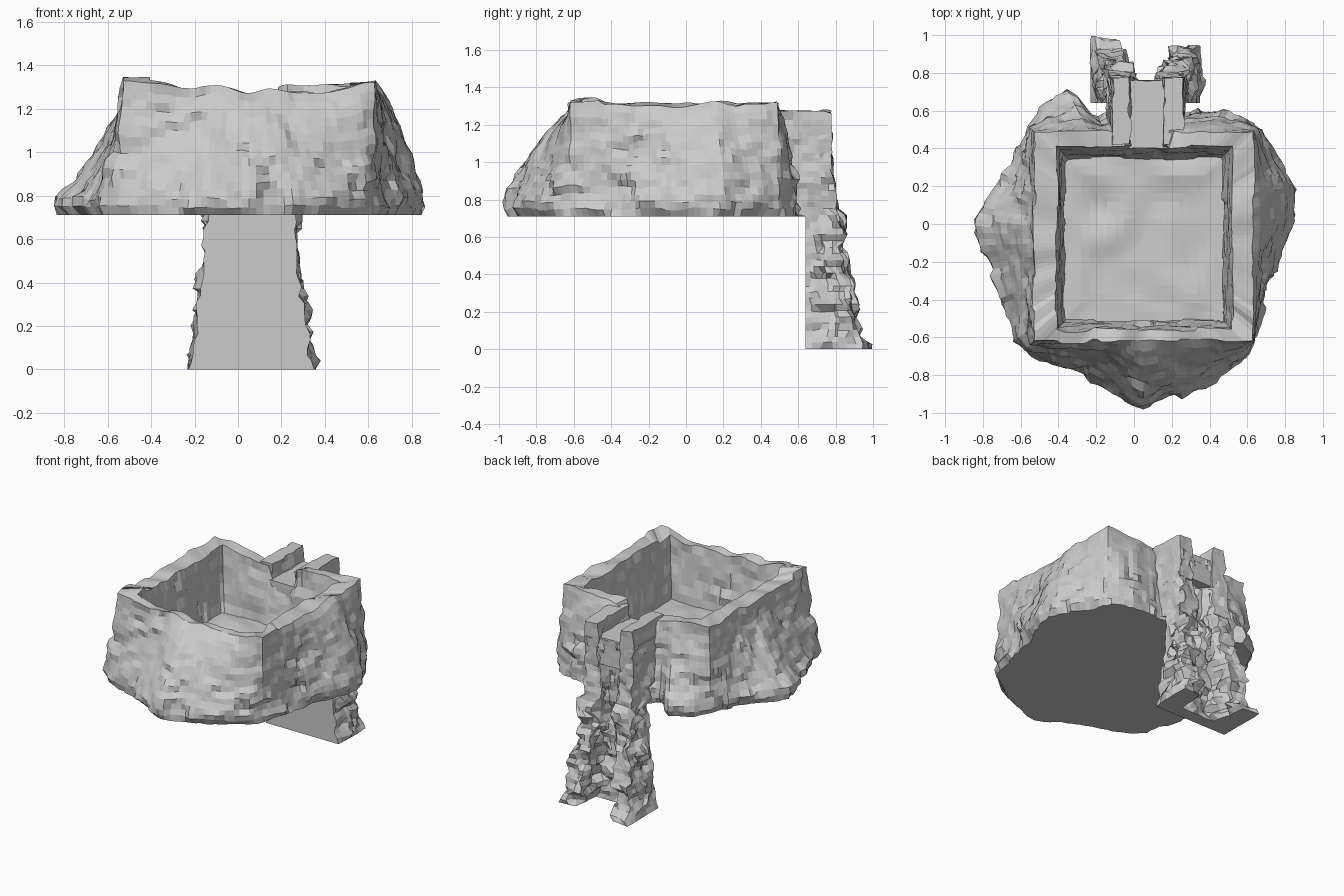
import bpy, math
from mathutils import Vector, noise
from mathutils.geometry import intersect_line_line_2d as hit

if "Cube" in bpy.data.objects:
    bpy.data.objects.remove(bpy.data.objects["Cube"])

C = Vector((0.05, -0.08))
BASE_Z = 0.71


def chip(p, amp, scale=7.0):
    """Blocky stone offset: one step per rock cell plus a little grain."""
    q = Vector((p[0] * scale, p[1] * scale, p[2] * scale * 1.4))
    cell = noise.voronoi(q)[1][0]
    return amp * (1.3 * noise.noise(cell * 1.73) + 0.6 * noise.noise(q * 1.5))


def ray(poly, a):
    """Point where a ray from the basin centre meets an outline."""
    far = C + 3 * Vector((math.cos(a), math.sin(a)))
    for i, p in enumerate(poly):
        r = hit(C, far, Vector(p), Vector(poly[(i + 1) % len(poly)]))
        if r:
            return Vector(r)
    return C.copy()


def rect(x0, x1, y0, y1):
    return [(x0, y0), (x1, y0), (x1, y1), (x0, y1)]


def lerp(table, z):
    """Piecewise linear lookup in (z, value) pairs."""
    for (z0, a), (z1, b) in zip(table, table[1:]):
        if z <= z1:
            return a + (b - a) * (z - z0) / (z1 - z0)
    return table[-1][1]


def skin(name, rings):
    """Closed mesh from stacked rings of equal length, capped at both ends."""
    n = len(rings[0])
    verts = [v for r in rings for v in r]
    faces = [tuple(reversed(range(n)))]
    for k in range(len(rings) - 1):
        for i in range(n):
            j = (i + 1) % n
            faces.append((k * n + i, k * n + j, (k + 1) * n + j, (k + 1) * n + i))
    faces.append(tuple(range((len(rings) - 1) * n, len(rings) * n)))
    me = bpy.data.meshes.new(name)
    me.from_pydata([tuple(v) for v in verts], [], faces)
    me.update()
    ob = bpy.data.objects.new(name, me)
    bpy.context.collection.objects.link(ob)
    return ob


def resample(poly, step):
    """Split each polygon edge into short pieces, count given per edge."""
    out = []
    for i, p in enumerate(poly):
        q = poly[(i + 1) % len(poly)]
        for k in range(step[i]):
            t = k / step[i]
            out.append((p[0] + (q[0] - p[0]) * t, p[1] + (q[1] - p[1]) * t))
    return out


# Rock basin: irregular foot, squared rim, rectangular pool
foot = [(-.86, .03), (-.8, -.15), (-.73, -.28), (-.68, -.45), (-.64, -.63),
        (-.45, -.75), (-.2, -.83), (.04, -.99), (.3, -.88), (.45, -.82),
        (.6, -.7), (.68, -.45), (.75, -.2), (.86, .05), (.85, .22), (.76, .35),
        (.68, .5), (.5, .6), (.25, .6), (.2, .64), (-.1, .64), (-.2, .56),
        (-.33, .7), (-.5, .62), (-.57, .5), (-.65, .3), (-.8, .12)]
rim_out = rect(-.53, .63, -.62, .49)
rim_in = rect(-.41, .52, -.56, .41)
pool = rect(-.37, .47, -.51, .35)

N = 160
angles = [2 * math.pi * i / N for i in range(N)]
for r in (rim_out, rim_in):           # snap nearest rays to the corners
    for x, y in r:
        a = math.atan2(y - C.y, x - C.x) % (2 * math.pi)
        angles[round(a / (2 * math.pi) * N) % N] = a
angles.sort()


def rim_height(p):
    z = 1.31 + 0.03 * noise.noise(Vector((p.x * 7, p.y * 7, 3)))
    if p.y < -.45:
        z += lerp([(-1, .02), (-.4, .02), (-.2, -.02), (.5, -.035), (.6, .025), (1, .025)], p.x)
    if p.y > .3:
        z += lerp([(-1, .02), (-.4, 0), (-.15, -.04), (-.04, -.05), (-.02, -.15),
                   (.16, -.15), (.18, -.03), (.3, .0), (1, .01)], p.x)
    return z


LEVELS = 15
rings = []
for k in range(LEVELS + 1):
    t, ring = k / LEVELS, []
    for a in angles:
        o, r = ray(foot, a), ray(rim_out, a)
        power = .7 + 1.1 * max(0, -math.cos(a))
        s = max(0, (t - .13) / .87)
        p = r.lerp(o, (1 - s) ** power)
        z = BASE_Z + (rim_height(r) - BASE_Z) * t
        d = chip((p.x, p.y, z), .034 * (1 - .6 * t))
        p = p + (p - C).normalized() * (d - (.02 if k == 0 else 0))
        if k not in (0, LEVELS):
            z += chip((p.y, p.x, z + 5), .012)
        ring.append((p.x, p.y, z))
    rings.append(ring)

FLOOR = .87
for k in range(8):                    # inner walls
    t, ring = k / 7, []
    for a in angles:
        r = ray(rim_in, a)
        p = r.lerp(ray(pool, a), t)
        top = rim_height(r)
        z = top + (FLOOR - top) * t
        p = p + (p - C).normalized() * chip((p.x, p.y, z), .014)
        ring.append((p.x, p.y, z))
    rings.append(ring)
for k in range(1, 10):                # uneven pool floor
    s, ring = 1 - k / 9.3, []
    for a in angles:
        p = C + (ray(pool, a) - C) * s
        ring.append((p.x, p.y, FLOOR + min(1, k / 2) * .035 * noise.noise(Vector((p.x * 5, p.y * 5, 1)))))
    rings.append(ring)
skin("rock_basin", rings)

# Waterfall chute: U-shaped column with two rugged side ridges
left = [(0, -.23), (.1, -.2), (.35, -.18), (.5, -.16), (.7, -.14), (1.28, -.12)]
right = [(0, .35), (.1, .32), (.33, .31), (.4, .27), (.7, .26), (1.28, .26)]
back_l = [(0, .99), (.03, .99), (.07, .93), (.3, .9), (.7, .83), (.95, .78), (1.28, .77)]
back_r = [(0, .94), (.3, .88), (.7, .82), (.95, .78), (1.28, .77)]
bed = [(0, .73), (.7, .71), (1.0, .71), (1.15, .76), (1.28, .76)]
edge_steps = [10, 8, 5, 6, 6, 6, 5, 8]
ROWS, TOP = 34, 1.16
rings = []
for k in range(ROWS + 1):
    z, ring = TOP * k / ROWS, []
    x0, x1, yc = lerp(left, z), lerp(right, z), lerp(bed, z)
    yf = .64 if z < .74 else .5
    sec = [(x0, yf), (x1, yf), (x1, lerp(back_r, z)), (x1 - .12, lerp(back_r, z) - .01),
           (x1 - .15, yc), (x0 + .16, yc), (x0 + .12, lerp(back_l, z) - .01),
           (x0, lerp(back_l, z))]
    for x, y in resample(sec, edge_steps):
        amp = .05 if z < .75 else .022
        if z < .03:
            amp = .01
        if y > yf + .01:              # front plate stays flat
            depth = min(1, (y - yf) / .08)
            out = 1 if x > .06 else -1
            x += out * chip((x, y, z), amp, 9) * depth
            y += chip((x + 4, y, z), amp * .8, 9) * depth
            y = min(y, 1.0)
        elif x in (x0, x1):
            x += chip((x, y, z), amp * .6, 9)
        zz = z if k in (0, ROWS) else z + chip((x, y + 7, z), .01, 9)
        ring.append((x, y, zz))
    rings.append(ring)
skin("waterfall_chute", rings)


# Spout at the top of the chute: low bed and two stone side walls
def rough_block(name, x0, x1, y0, y1, z0, z1, amp):
    sec = resample(rect(x0, x1, y0, y1), [4, 9, 4, 9])
    cx, cy = (x0 + x1) / 2, (y0 + y1) / 2
    rings = []
    for k in range(8):
        z = z0 + (z1 - z0) * k / 7
        rings.append([(x + math.copysign(1, x - cx) * chip((x, y, z), amp, 9),
                       y + math.copysign(1, y - cy) * chip((x, y + 3, z), amp * .4, 9),
                       z + (chip((x, y, 2), amp * .7) if k == 7 else 0)) for x, y in sec])
    skin(name, rings)


rough_block("spout_bed", -.06, .2, .4, .76, .98, 1.17, .008)
rough_block("spout_wall_left", -.12, -.02, .42, .775, .96, 1.275, .016)
rough_block("spout_wall_right", .16, .26, .42, .775, .96, 1.27, .016)
